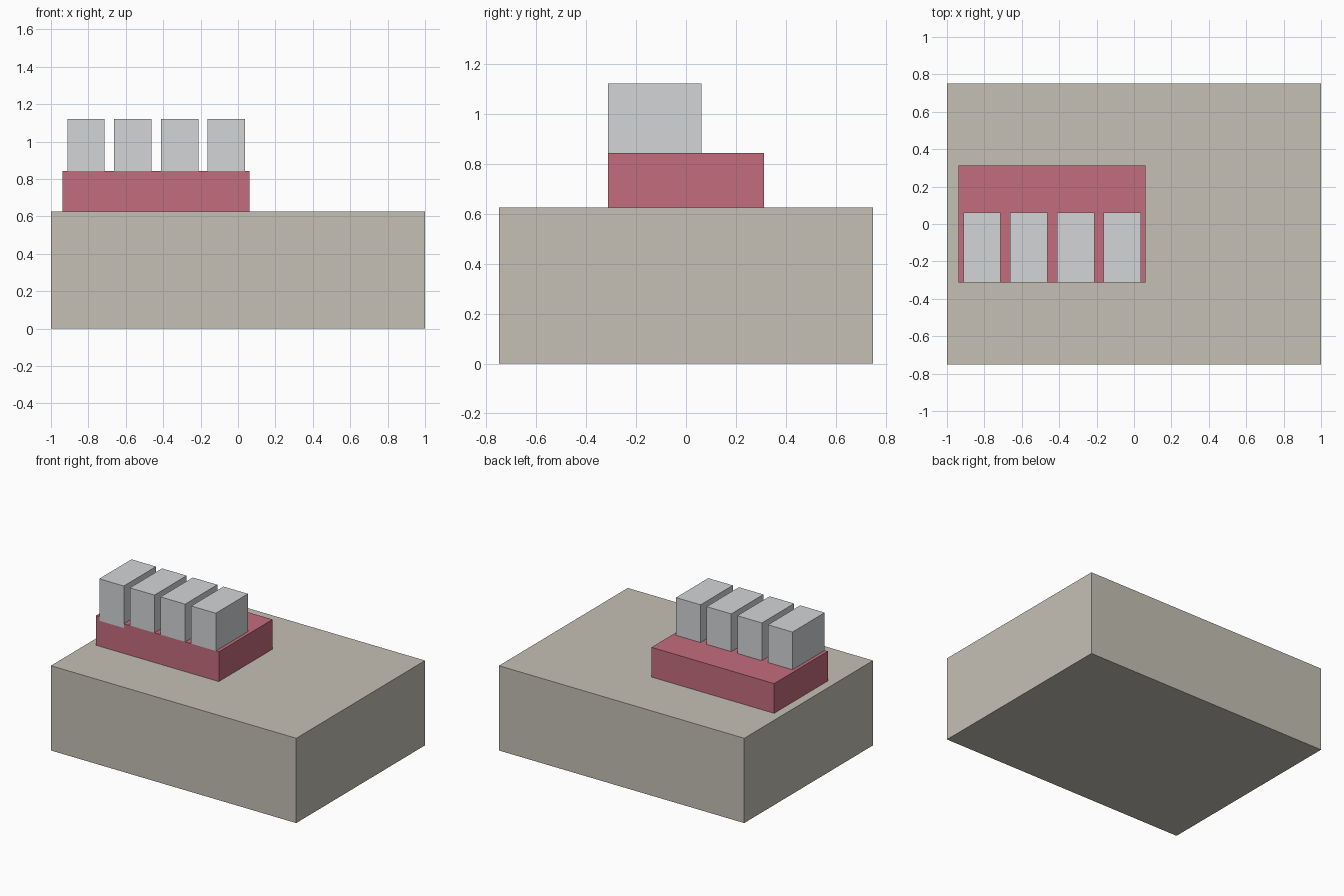
import bpy

if "Cube" in bpy.data.objects:
    bpy.data.objects.remove(bpy.data.objects["Cube"])


def material(name, color):
    m = bpy.data.materials.new(name)
    m.diffuse_color = (*color, 1)
    m.use_nodes = True
    m.node_tree.nodes["Principled BSDF"].inputs["Base Color"].default_value = m.diffuse_color
    return m


def box(name, x, y, z, mat):
    """Box from (min, max) ranges on each axis."""
    ranges = (x, y, z)
    bpy.ops.mesh.primitive_cube_add(size=1, location=[(a + b) / 2 for a, b in ranges])
    ob = bpy.context.object
    ob.name = name
    ob.scale = [b - a for a, b in ranges]
    bpy.ops.object.transform_apply(location=False, rotation=False, scale=True)
    ob.data.materials.append(mat)
    return ob


stone = material("stone", (0.56, 0.53, 0.46))
red = material("red", (0.55, 0.15, 0.2))
light = material("light_grey", (0.65, 0.66, 0.68))

# Large base block
box("base", (-1, 1), (-0.75, 0.75), (0, 0.625), stone)

# Red plinth, offset to the left
box("plinth", (-0.9375, 0.0625), (-0.3125, 0.3125), (0.625, 0.844), red)

# Row of four blocks, sunk slightly into the plinth and flush with its front
for i in range(4):
    x = -0.9125 + 0.25 * i
    box(f"block_{i + 1}", (x, x + 0.2), (-0.3125, 0.0625), (0.8125, 1.122), light)
